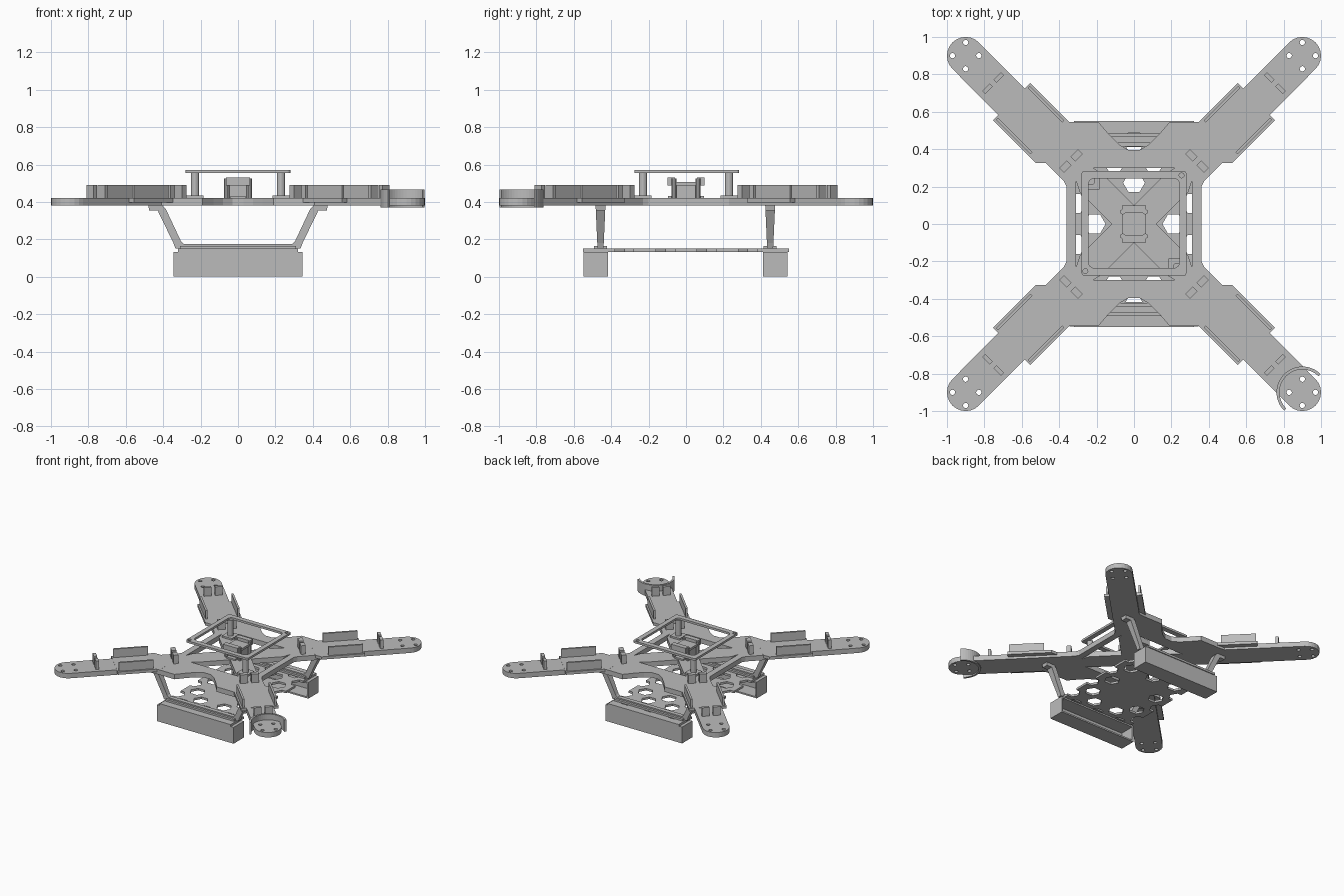
import bpy, bmesh
from math import sin, cos, pi, radians
from mathutils import Matrix, Vector

if "Cube" in bpy.data.objects:
    bpy.data.objects.remove(bpy.data.objects["Cube"])

grey = bpy.data.materials.new("plain_grey")
grey.use_nodes = True
grey.diffuse_color = (0.5, 0.5, 0.5, 1)
grey.node_tree.nodes["Principled BSDF"].inputs["Base Color"].default_value = (0.5, 0.5, 0.5, 1)


def finish(name, bm):
    bmesh.ops.recalc_face_normals(bm, faces=bm.faces)
    mesh = bpy.data.meshes.new(name)
    bm.to_mesh(mesh)
    bm.free()
    mesh.materials.append(grey)
    ob = bpy.data.objects.new(name, mesh)
    bpy.context.collection.objects.link(ob)
    return ob


def prism(bm, pts, lo, hi, upright=False, mat=Matrix()):
    """Extrude a 2D outline along z, or along y when upright."""
    put = (lambda a, b, h: (a, h, b)) if upright else (lambda a, b, h: (a, b, h))
    low = [bm.verts.new(mat @ Vector(put(a, b, lo))) for a, b in pts]
    top = [bm.verts.new(mat @ Vector(put(a, b, hi))) for a, b in pts]
    bm.faces.new(low)
    bm.faces.new(top)
    n = len(pts)
    for i in range(n):
        j = (i + 1) % n
        bm.faces.new((low[i], low[j], top[j], top[i]))
    return low + top


def box(bm, x0, x1, y0, y1, z0, z1, mat=Matrix()):
    prism(bm, [(x0, y0), (x1, y0), (x1, y1), (x0, y1)], z0, z1, mat=mat)


def disc(x, y, r, n=16, turn=0.0):
    return [(x + r * cos(turn + 2 * pi * i / n), y + r * sin(turn + 2 * pi * i / n)) for i in range(n)]


def rounded(half_x, half_y, r, cy=0.0):
    pts = []
    for k, (sx, sy) in enumerate(((1, 1), (-1, 1), (-1, -1), (1, -1))):
        for i in range(5):
            a = pi / 2 * (k + i / 4)
            pts.append((sx * (half_x - r) + r * cos(a), cy + sy * (half_y - r) + r * sin(a)))
    return pts


def cut(ob, bm):
    """Subtract the cutter volume and bake the result."""
    cutter = finish("cutter", bm)
    cutter.hide_render = True
    mod = ob.modifiers.new("holes", "BOOLEAN")
    mod.operation, mod.solver, mod.object = "DIFFERENCE", "EXACT", cutter
    dg = bpy.context.evaluated_depsgraph_get()
    dg.update()
    mesh = bpy.data.meshes.new_from_object(ob.evaluated_get(dg))
    ob.modifiers.clear()
    ob.data = mesh
    mesh.materials.clear()
    mesh.materials.append(grey)
    for p in mesh.polygons:
        p.material_index = 0
    bpy.data.objects.remove(cutter)


QUADS = ((1, 1), (-1, 1), (-1, -1), (1, -1))

# Main frame: one quarter outline mirrored into a four-armed plate
quarter = [(0.36, 0.2), (0.375, 0.23), (0.405, 0.26)]
quarter += [(0.9 + 0.1 * cos(a), 0.9 + 0.1 * sin(a)) for a in (radians(-45 + 15 * i) for i in range(13))]
quarter += [(0.41, 0.55), (0.35, 0.545), (0.19, 0.545), (0.13, 0.475), (0.08, 0.425), (0.03, 0.395)]
outline = []
for sx, sy in QUADS:
    part = [(sx * x, sy * y) for x, y in quarter]
    outline += part if sx * sy > 0 else part[::-1]
bm = bmesh.new()
prism(bm, outline, 0.38, 0.42)
frame = finish("main_frame", bm)

# Motor screw holes, arm holes and triangular lightening holes
bm = bmesh.new()
for sx, sy in QUADS:
    for dx, dy in ((0.07, 0), (-0.07, 0), (0, 0.07), (0, -0.07)):
        prism(bm, disc(sx * 0.9 + dx, sy * 0.9 + dy, 0.014), 0.3, 0.5)
    prism(bm, disc(sx * 0.45, sy * 0.45, 0.014), 0.3, 0.5)
for s in (1, -1):
    prism(bm, [(s * 0.12, 0), (s * 0.29, 0.17), (s * 0.31, 0.23), (s * 0.31, -0.23), (s * 0.29, -0.17)], 0.3, 0.5)
    prism(bm, [(0, s * 0.1), (0.17, s * 0.27), (0.22, s * 0.3), (-0.22, s * 0.3), (-0.17, s * 0.27)], 0.3, 0.5)
cut(frame, bm)

# Flanges, side walls and strap clips along each arm
flanges, walls, clips = bmesh.new(), bmesh.new(), bmesh.new()
for k in range(4):
    turn = Matrix.Rotation(pi / 4 + k * pi / 2, 4, "Z")
    prism(flanges, [(0.56, -0.1), (0.6, -0.14), (0.925, -0.14), (0.925, 0.14), (0.6, 0.14), (0.56, 0.1)],
          0.398, 0.421, mat=turn)
    for s in (1, -1):
        box(walls, 0.655, 0.915, s * 0.12 - 0.008, s * 0.12 + 0.008, 0.415, 0.49, turn)
        for u, t in ((1.065, 0.012), (0.477, 0.018)):
            box(clips, u - t, u + t, s * 0.042 - 0.028, s * 0.042 + 0.028, 0.415, 0.49, turn)
finish("arm_flanges", flanges)
finish("arm_side_walls", walls)
finish("strap_clips", clips)

# Curved motor guard on one arm tip
bm = bmesh.new()
arc = [radians(45 + 7.5 * i) for i in range(25)]
prism(bm, [(0.9 + 0.138 * cos(a), -0.9 + 0.138 * sin(a)) for a in arc]
      + [(0.9 + 0.122 * cos(a), -0.9 + 0.122 * sin(a)) for a in reversed(arc)], 0.37, 0.467)
finish("motor_guard", bm)

# Square upper ring with two eyelets, on two posts
bm = bmesh.new()
prism(bm, rounded(0.28, 0.28, 0.015, 0.004), 0.555, 0.572)
ring = finish("upper_ring", bm)
bm = bmesh.new()
prism(bm, rounded(0.242, 0.24, 0.03, 0.004), 0.5, 0.6)
for x, y in ((0.254, 0.26), (-0.26, -0.252)):
    prism(bm, disc(x, y, 0.013), 0.5, 0.6)
cut(ring, bm)
bm = bmesh.new()
for s in (1, -1):
    prism(bm, disc(-s * 0.23, s * 0.23, 0.022), 0.42, 0.56)
    box(bm, -s * 0.23 - 0.045, -s * 0.23 + 0.045, s * 0.23 - 0.045, s * 0.23 + 0.045, 0.415, 0.434)
finish("ring_posts", bm)

# Central mount: block, tray, raised ends and pins
bm = bmesh.new()
box(bm, -0.05, 0.05, -0.065, 0.065, 0.38, 0.49)
box(bm, -0.065, 0.065, -0.1, 0.1, 0.488, 0.506)
for s in (1, -1):
    box(bm, -0.065, 0.065, s * 0.08 - 0.02, s * 0.08 + 0.02, 0.5, 0.53)
    box(bm, -0.04, 0.04, s * 0.08 - 0.015, s * 0.08 + 0.015, 0.415, 0.432)
    for t in (1, -1):
        prism(bm, disc(s * 0.06, t * 0.065, 0.014, 10), 0.42, 0.525)
finish("centre_mount", bm)

# Lower plate with a honeycomb of hexagonal holes
bm = bmesh.new()
box(bm, -0.32, 0.32, -0.552, 0.55, 0.133, 0.15)
plate = finish("lower_plate", bm)
bm = bmesh.new()
for i in range(-3, 4):
    for j in range(-4, 5):
        hidden = (i == 0 and j in (0, -2)) or (abs(i) == 1 and abs(j) == 1)
        if (i + j) % 2 == 0 and not hidden:
            prism(bm, disc(i * 0.105, j * 0.11, 0.058, 6), 0.1, 0.2)
cut(plate, bm)

# Landing skids, hollow on the inner side
for name, y, s in (("front_skid", -0.483, 1), ("back_skid", 0.477, -1)):
    bm = bmesh.new()
    box(bm, -0.345, 0.345, y - 0.066, y + 0.066, 0, 0.133)
    skid = finish(name, bm)
    bm = bmesh.new()
    box(bm, -0.333, 0.333, y + s * 0.02 - 0.074, y + s * 0.02 + 0.074, 0.012, 0.121)
    cut(skid, bm)

# Bent struts joining the frame to the lower plate, tapering downward
half = [(0.29, 0.152), (0.335, 0.152), (0.345, 0.18), (0.43, 0.355), (0.475, 0.355), (0.48, 0.382),
        (0.405, 0.382), (0.385, 0.36), (0.305, 0.19), (0.29, 0.176)]
for name, y in (("front_strut", -0.457), ("back_strut", 0.45)):
    bm = bmesh.new()
    verts = prism(bm, half + [(-x, z) for x, z in reversed(half)], -1, 1, upright=True)
    for v in verts:
        v.co.y = y + v.co.y * (0.016 + 0.045 * (v.co.z - 0.15))
    # widened foot rail resting on the plate
    box(bm, -0.31, 0.31, y - 0.035, y + 0.035, 0.149, 0.165)
    finish(name, bm)
